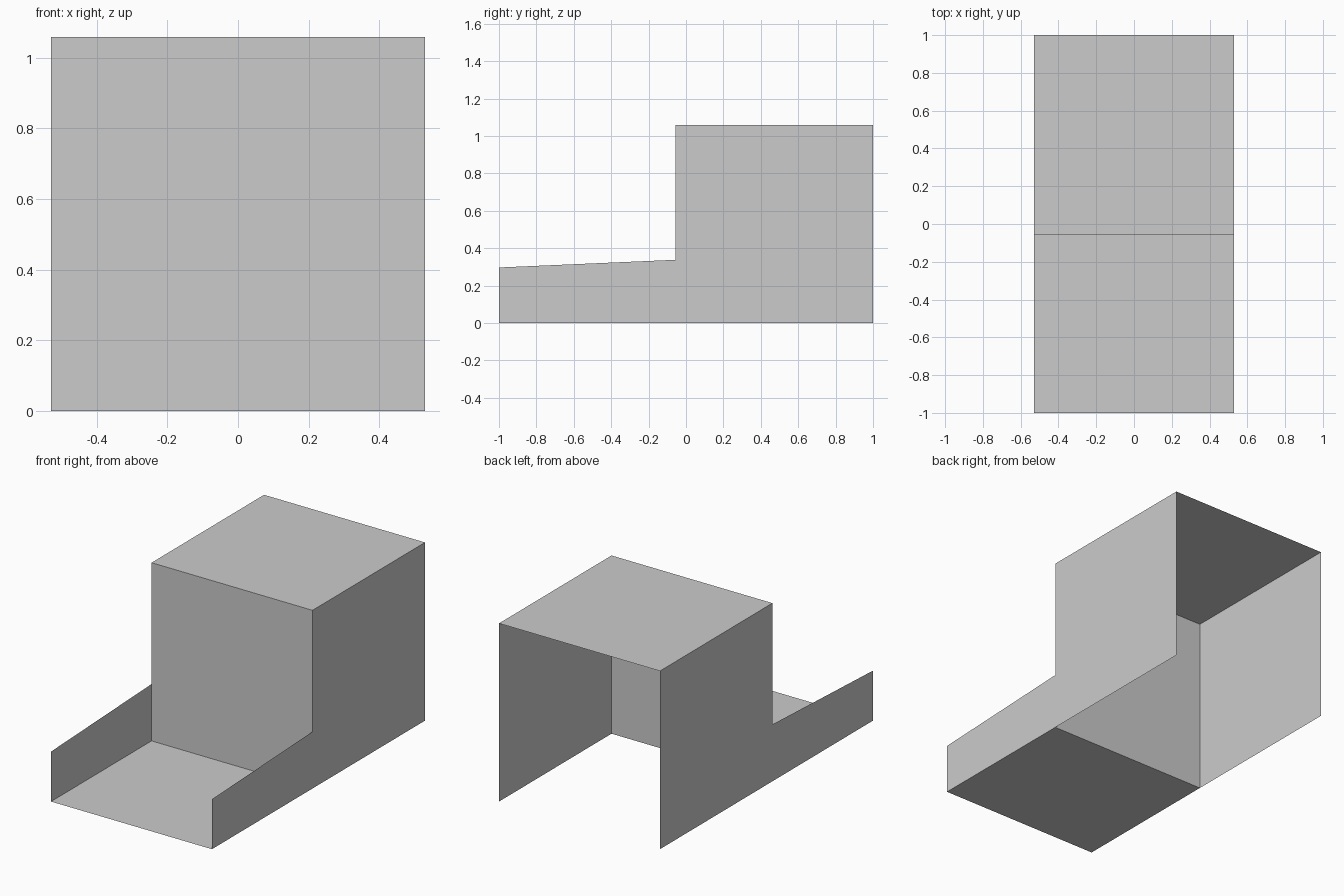
import bpy

if "Cube" in bpy.data.objects:
    bpy.data.objects.remove(bpy.data.objects["Cube"])

W = 0.529            # half width
H = 1.059            # hood height
STEP = -0.056        # y of the hood's front panel
FRONT, BACK = -1.0, 1.0


def sheet(name, points):
    """Single flat panel of zero thickness."""
    mesh = bpy.data.meshes.new(name)
    mesh.from_pydata(points, [], [range(len(points))])
    mesh.update()
    obj = bpy.data.objects.new(name, mesh)
    bpy.context.collection.objects.link(obj)
    return obj


# Side walls: low sloping lip in front, full height behind
profile = [(FRONT, 0), (STEP, 0), (BACK, 0), (BACK, H),
           (STEP, H), (STEP, 0.338), (FRONT, 0.297)]
sheet("right_wall", [(W, y, z) for y, z in profile])
sheet("left_wall", [(-W, y, z) for y, z in reversed(profile)])

# Floor of the front tray; the hood is open below and behind
sheet("tray_floor", [(-W, FRONT, 0), (W, FRONT, 0), (W, STEP, 0), (-W, STEP, 0)])

# Upright panel between tray and hood
sheet("hood_front", [(-W, STEP, 0), (W, STEP, 0), (W, STEP, H), (-W, STEP, H)])

# Flat roof of the hood
sheet("hood_roof", [(-W, STEP, H), (W, STEP, H), (W, BACK, H), (-W, BACK, H)])
